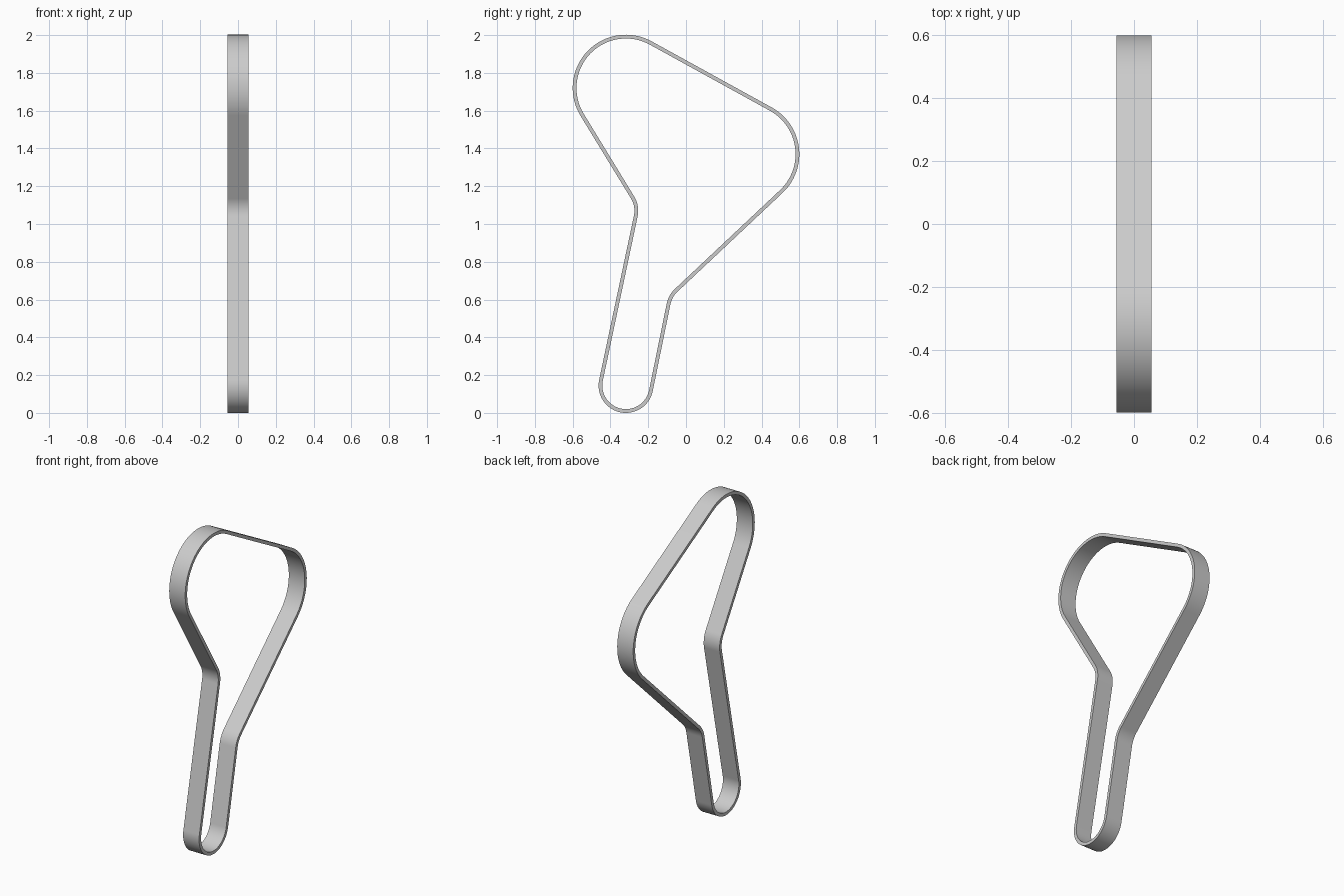
import bpy, bmesh, math
from mathutils import Vector

cube = bpy.data.objects.get("Cube")
if cube:
    bpy.data.objects.remove(cube, do_unlink=True)

HALF_WIDTH = 0.055
HALF_THICK = 0.01

# Pulleys the belt wraps, counter-clockwise: y, z, signed radius
# (a negative radius means the belt bends inward around an outside idler)
pulleys = [
    (-0.318, 1.72, 0.272),
    (-0.398, 1.07, -0.135),
    (-0.318, 0.145, 0.135),
    (0.04, 0.55, -0.135),
    (0.318, 1.37, 0.272),
]


def tangent_normal(a, b):
    """Angle of the outward normal of the straight run from pulley a to b."""
    dy, dz = b[0] - a[0], b[1] - a[1]
    return math.atan2(dz, dy) - math.acos((a[2] - b[2]) / math.hypot(dy, dz))


# Centre line of the belt with its outward normals
path = []
count = len(pulleys)
for i, p in enumerate(pulleys):
    start = tangent_normal(pulleys[i - 1], p)
    end = tangent_normal(p, pulleys[(i + 1) % count])
    sweep = (end - start) % math.tau
    if p[2] < 0:
        sweep -= math.tau
    steps = max(8, round(abs(sweep) / math.radians(4)))
    for k in range(steps + 1):
        angle = start + sweep * k / steps
        normal = Vector((0, math.cos(angle), math.sin(angle)))
        path.append((Vector((0, p[0], p[1])) + normal * p[2], normal))

# Sweep a flat rectangle along the closed path
bm = bmesh.new()
side = Vector((HALF_WIDTH, 0, 0))
corners = [(-1, -1), (1, -1), (1, 1), (-1, 1)]
rings = [[bm.verts.new(c + side * sx + n * HALF_THICK * sn) for sx, sn in corners]
         for c, n in path]
for i, ring in enumerate(rings):
    prev = rings[i - 1]
    for j in range(4):
        k = (j + 1) % 4
        bm.faces.new((prev[j], prev[k], ring[k], ring[j]))
bmesh.ops.recalc_face_normals(bm, faces=bm.faces)

mesh = bpy.data.meshes.new("drive_belt")
bm.to_mesh(mesh)
bm.free()
belt = bpy.data.objects.new("drive_belt", mesh)
bpy.context.collection.objects.link(belt)

# Plain grey belt material
colour = (0.6, 0.6, 0.6, 1)
grey = bpy.data.materials.new("light_grey")
grey.use_nodes = True
grey.diffuse_color = colour
grey.node_tree.nodes["Principled BSDF"].inputs["Base Color"].default_value = colour
mesh.materials.append(grey)

# Smooth along the loop, sharp at the belt edges
bpy.ops.object.select_all(action="DESELECT")
belt.select_set(True)
bpy.context.view_layer.objects.active = belt
bpy.ops.object.shade_smooth_by_angle(angle=math.radians(30))
